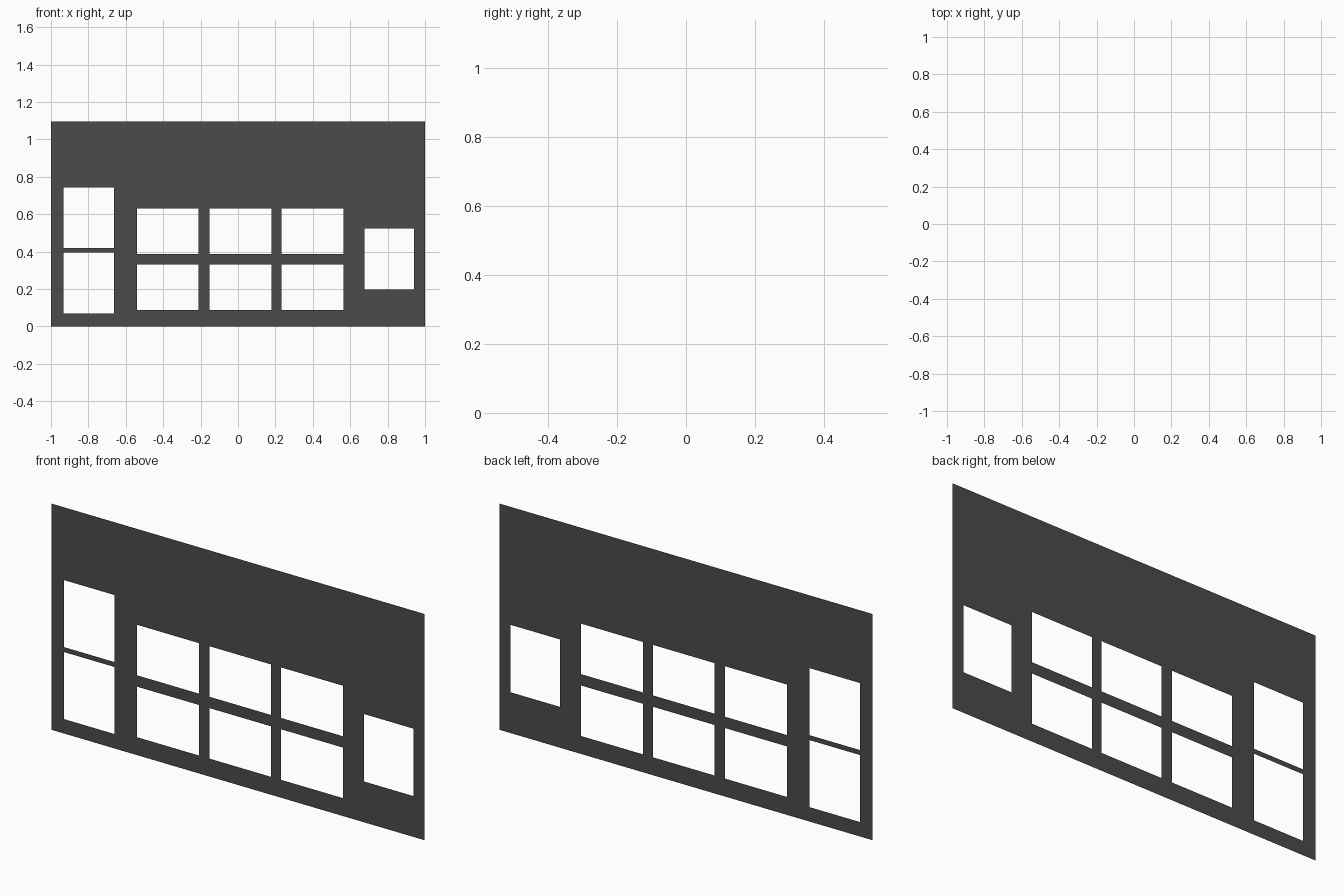
import bpy, bmesh

if "Cube" in bpy.data.objects:
    bpy.data.objects.remove(bpy.data.objects["Cube"])

# One dark grey colour for the whole model
grey = bpy.data.materials.new("dark_grey")
grey.diffuse_color = (0.07, 0.07, 0.07, 1)
grey.use_nodes = True
grey.node_tree.nodes["Principled BSDF"].inputs["Base Color"].default_value = grey.diffuse_color


def make_object(name, bm):
    mesh = bpy.data.meshes.new(name)
    bm.to_mesh(mesh)
    bm.free()
    mesh.materials.append(grey)
    obj = bpy.data.objects.new(name, mesh)
    bpy.context.collection.objects.link(obj)
    return obj


def sheet(name, outline, holes=(), y=0.0):
    """Flat sheet facing -y; rectangles are (x0, x1, z0, z1), holes left open."""
    rects = [outline, *holes]
    xs = sorted({v for r in rects for v in r[:2]})
    zs = sorted({v for r in rects for v in r[2:]})
    bm = bmesh.new()
    grid = [[bm.verts.new((x, y, z)) for z in zs] for x in xs]
    for i in range(len(xs) - 1):
        for j in range(len(zs) - 1):
            cx, cz = (xs[i] + xs[i + 1]) / 2, (zs[j] + zs[j + 1]) / 2
            if any(a < cx < b and c < cz < d for a, b, c, d in holes):
                continue
            bm.faces.new((grid[i][j], grid[i + 1][j],
                          grid[i + 1][j + 1], grid[i][j + 1]))
    bmesh.ops.delete(bm, geom=[v for v in bm.verts if not v.link_faces], context='VERTS')
    return make_object(name, bm)


# Openings: tall left pair, three by two middle windows, single right window
openings = [(-0.933, -0.663, z, z + 0.325) for z in (0.07, 0.419)]
openings += [(x, x + 0.331, z, z + 0.245)
             for x in (-0.541, -0.153, 0.232) for z in (0.087, 0.387)]
openings.append((0.676, 0.941, 0.198, 0.525))

# Wall panel
sheet("wall_panel", (-1, 1, 0, 1.097), openings)

# Three small plates along the top of the front
for i, x in enumerate((-0.733, -0.101, 0.529)):
    sheet(f"vent_plate_{i + 1}", (x, x + 0.242, 0.899, 1.0), y=-0.001)
